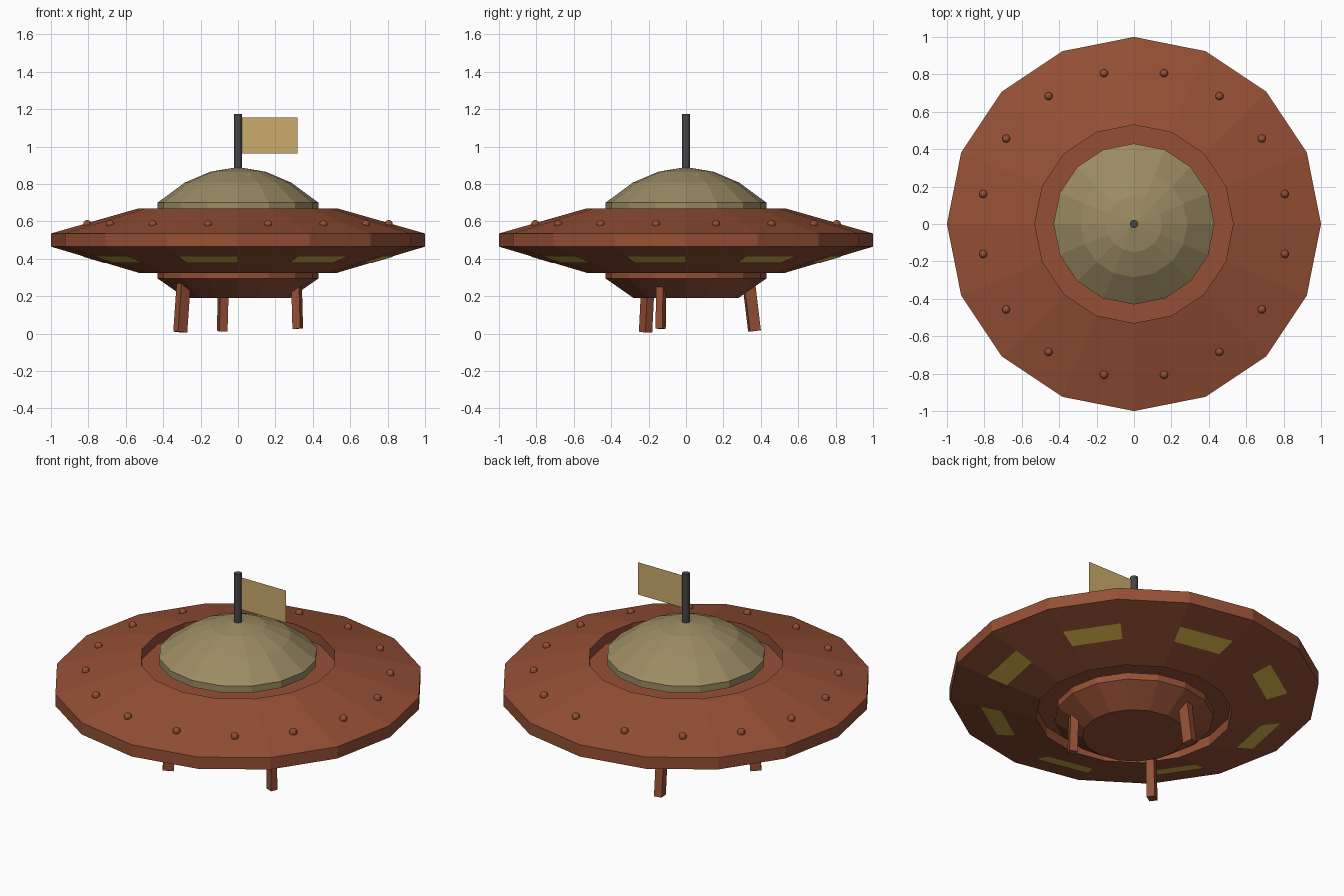
import bpy, bmesh
from math import sin, cos, radians
from mathutils import Vector, Matrix

if "Cube" in bpy.data.objects:
    bpy.data.objects.remove(bpy.data.objects["Cube"])

SIDES = 16


def material(name, rgb):
    m = bpy.data.materials.new(name)
    m.diffuse_color = (*rgb, 1)
    m.use_nodes = True
    m.node_tree.nodes["Principled BSDF"].inputs["Base Color"].default_value = m.diffuse_color
    return m


rust = material("rust_metal", (0.30, 0.08, 0.036))
olive = material("dome_olive", (0.33, 0.26, 0.125))
gold = material("window_yellow", (0.70, 0.46, 0.07))
cloth = material("flag_tan", (0.60, 0.41, 0.15))
dark = material("pole_grey", (0.06, 0.06, 0.065))


def make(name, bm, mat, solid=True):
    if solid:
        bmesh.ops.recalc_face_normals(bm, faces=bm.faces)
    me = bpy.data.meshes.new(name)
    bm.to_mesh(me)
    bm.free()
    me.materials.append(mat)
    ob = bpy.data.objects.new(name, me)
    bpy.context.collection.objects.link(ob)
    return ob


def polar(r, deg, z):
    return Vector((r * cos(radians(deg)), r * sin(radians(deg)), z))


def lathe(name, profile, mat, sides=SIDES):
    """Revolve (radius, z) points about z and close both ends."""
    bm = bmesh.new()
    rings = [[bm.verts.new(polar(r, 360 * i / sides, z)) for i in range(sides)]
             for r, z in profile]
    for a, b in zip(rings, rings[1:]):
        for i in range(sides):
            j = (i + 1) % sides
            bm.faces.new((a[i], a[j], b[j], b[i]))
    bm.faces.new(rings[0])
    bm.faces.new(rings[-1])
    bmesh.ops.remove_doubles(bm, verts=bm.verts, dist=1e-4)
    return make(name, bm, mat)


# saucer hull with a sunken well above and below
lathe("saucer_hull", [(0.53, 0.385), (0.53, 0.325), (1, 0.465), (1, 0.535),
                      (0.53, 0.67), (0.53, 0.61)], rust)

# dome and belly
lathe("dome", [(0.43, 0.66), (0.43, 0.70), (0.285, 0.807), (0.15, 0.865),
               (0.02, 0.887)], olive)
lathe("belly_bowl", [(0.43, 0.335), (0.43, 0.295), (0.28, 0.19)], rust)

# flagpole and flag
lathe("flagpole", [(0.022, 0.87), (0.022, 1.175)], dark, 12)
bm = bmesh.new()
bm.faces.new([bm.verts.new(p) for p in
              ((0.02, 0, 0.963), (0.317, 0, 0.963), (0.317, 0, 1.155), (0.02, 0, 1.155))])
make("flag", bm, cloth, solid=False)

# rivets, one per upper facet
bm = bmesh.new()
for i in range(SIDES):
    bmesh.ops.create_uvsphere(bm, u_segments=10, v_segments=6, radius=0.022,
                              matrix=Matrix.Translation(polar(0.822, 22.5 * i + 11.25, 0.586)))
make("rivets", bm, rust)

# windows on every other lower facet
bm = bmesh.new()
for k in range(8):
    a0, a1 = 45 * k - 22.5, 45 * k
    bm.faces.new([bm.verts.new(p) for p in
                  (polar(0.72, a0, 0.3786), polar(0.72, a1, 0.3786),
                   polar(0.83, a1, 0.4114), polar(0.83, a0, 0.4114))])
for f in bm.faces:
    f.normal_update()
    if f.normal.z > 0:
        f.normal_flip()
make("windows", bm, gold, solid=False)


def leg(name, deg, r_top, r_bottom, z_bottom, width, depth):
    top, bottom = polar(r_top, deg, 0.265), polar(r_bottom, deg, z_bottom)
    axis = (top - bottom).normalized()
    tangent = polar(1, deg + 90, 0)
    radial = tangent.cross(axis)
    rot = Matrix((radial, tangent, axis)).transposed().to_4x4()
    bm = bmesh.new()
    bmesh.ops.create_cube(bm, size=1, matrix=Matrix.Translation((top + bottom) / 2) @ rot
                          @ Matrix.Diagonal((depth, width, (top - bottom).length, 1)))
    make(name, bm, rust)


# three splayed legs
leg("left_leg", 215, 0.355, 0.377, 0.008, 0.045, 0.06)
leg("right_leg", -23, 0.34, 0.347, 0.026, 0.04, 0.045)
leg("back_leg", 103, 0.345, 0.376, 0.014, 0.045, 0.06)
